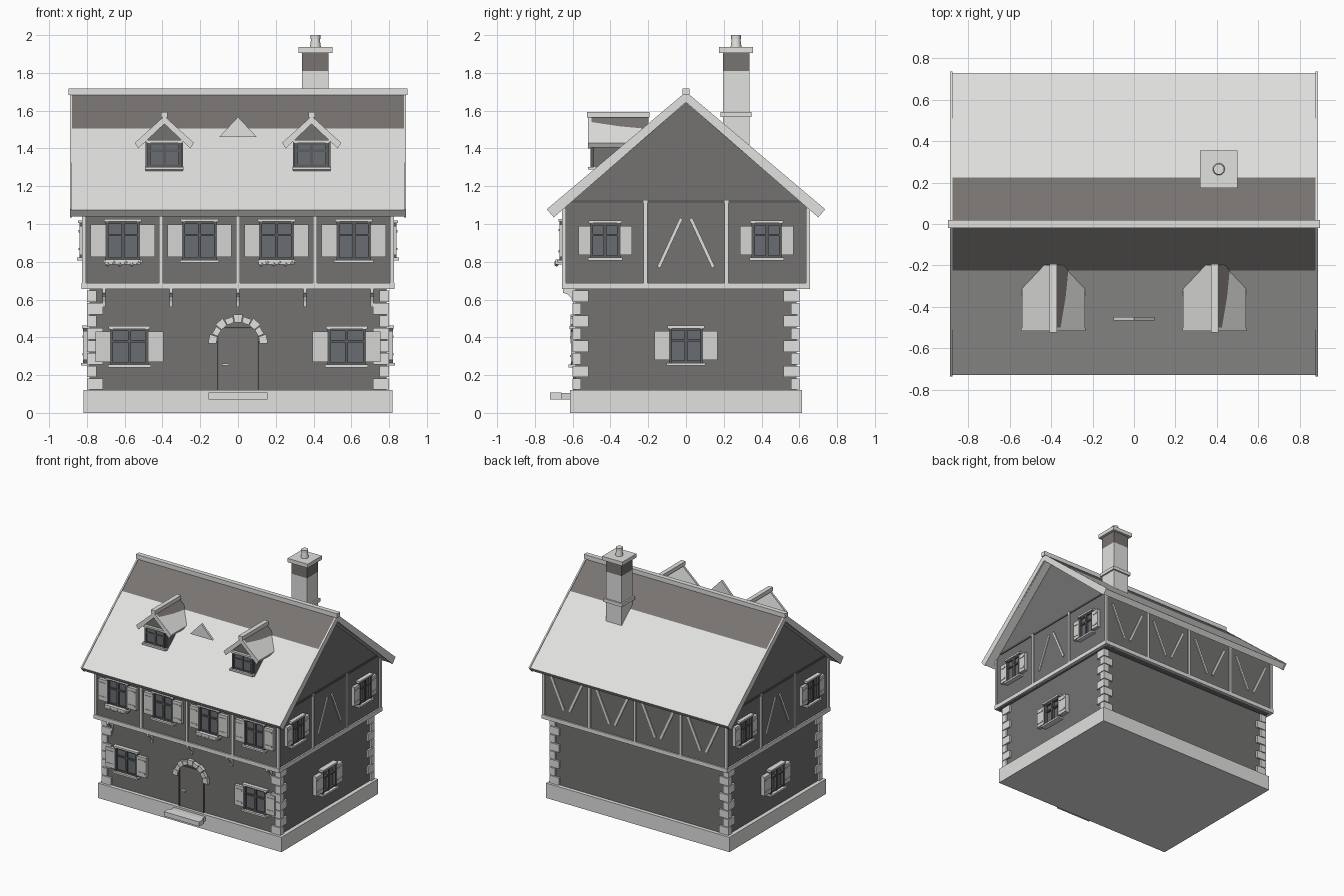
import bpy, bmesh, math
from math import radians, sin, cos, pi
from mathutils import Matrix, Vector

if "Cube" in bpy.data.objects:
    bpy.data.objects.remove(bpy.data.objects["Cube"])


def material(name, *rgb):
    m = bpy.data.materials.new(name)
    m.use_nodes = True
    col = (*rgb, 1)
    m.diffuse_color = col
    bsdf = m.node_tree.nodes["Principled BSDF"]
    bsdf.inputs["Base Color"].default_value = col
    bsdf.inputs["Roughness"].default_value = 0.9
    return m


PALE = material("pale_stone", .75, .75, .74)
SHUTTER = material("shutter_grey", .66, .66, .65)
WALL = material("wall_grey", .172, .17, .167)
ROOF_DARK = material("dark_roof_brown", .19, .175, .165)
DOOR = material("door_grey", .18, .177, .172)
FRAME = material("frame_dark_grey", .11, .11, .11)
GLASS = material("glass_blue_grey", .14, .155, .17)


class Part:
    """One object collected from simple solids."""

    def __init__(self, name, *mats):
        self.name, self.mats, self.bm = name, mats, bmesh.new()

    def box(self, lo, hi, M=Matrix()):
        lo, hi = Vector(lo), Vector(hi)
        T = Matrix.Translation((lo + hi) / 2) @ Matrix.Diagonal((*(hi - lo), 1))
        bmesh.ops.create_cube(self.bm, size=1, matrix=M @ T)
        return self

    def bar(self, a, b, width, depth, M=Matrix()):
        # slanted bar on a wall plane, given by two (x, z) points
        a, b = Vector((a[0], 0, a[1])), Vector((b[0], 0, b[1]))
        R = (b - a).to_track_quat('Z', 'Y').to_matrix().to_4x4()
        T = Matrix.Translation((a + b) / 2) @ R
        S = Matrix.Diagonal((width, depth * 2, (b - a).length, 1))
        bmesh.ops.create_cube(self.bm, size=1, matrix=M @ T @ S)

    def prism(self, pts, a, b, axis="x", M=Matrix()):
        # (u, z) outline pushed along x or y
        def put(u, z, t):
            return M @ Vector((t, u, z) if axis == "x" else (u, t, z))
        rings = [[self.bm.verts.new(put(u, z, t)) for u, z in pts] for t in (a, b)]
        n = len(pts)
        self.bm.faces.new(rings[0])
        self.bm.faces.new(rings[1][::-1])
        for i in range(n):
            j = (i + 1) % n
            self.bm.faces.new((rings[0][i], rings[0][j], rings[1][j], rings[1][i]))
        return self

    def done(self, rule=None, smooth=False):
        bmesh.ops.recalc_face_normals(self.bm, faces=self.bm.faces)
        if rule:
            for f in self.bm.faces:
                f.material_index = rule(f)
        me = bpy.data.meshes.new(self.name)
        self.bm.to_mesh(me)
        self.bm.free()
        for m in self.mats:
            me.materials.append(m)
        ob = bpy.data.objects.new(self.name, me)
        bpy.context.scene.collection.objects.link(ob)
        if smooth:
            for p in me.polygons:
                p.use_smooth = abs(p.normal.z) < .9


def mirrored(pts):
    return pts + [(-u, z) for u, z in reversed(pts) if u]


def on_wall(angle, dist):
    # local frame: x along the wall, -y outward
    return Matrix.Rotation(radians(angle), 4, 'Z') @ Matrix.Translation((0, -dist, 0))


# Plinth, steps, storeys
Part("plinth", PALE).box((-.818, -.615, 0), (.818, .615, .12)).done()
Part("door_step", PALE).box((-.157, -.72, .07), (.157, -.66, .107)).done()
Part("door_step_back", SHUTTER).box((-.14, -.66, .07), (.14, -.61, .105)).done()
Part("ground_floor_wall", WALL).box((-.785, -.585, .12), (.785, .585, .66)).done()
Part("upper_floor_wall", WALL).prism(
    mirrored([(.645, .655), (.645, 1.085), (0, 1.645)]), -.815, .815).done()

# Corner stones, alternating long and short
quoins = Part("corner_stones", PALE)
H = .53 / 8
for sx in (-1, 1):
    for sy in (-1, 1):
        for i in range(8):
            w, d = (.085, .045) if i % 2 == 0 else (.05, .085)
            xs, ys = sorted((sx * .8, sx * (.8 - w))), sorted((sy * .6, sy * (.6 - d)))
            quoins.box((xs[0], ys[0], .123 + i * H), (xs[1], ys[1], .117 + (i + 1) * H))
quoins.done()

# Timber frame
beams = Part("timber_frame", PALE)
FRONT, BACK = on_wall(0, .645), on_wall(180, .645)
SIDES = [on_wall(90, .815), on_wall(-90, .815)]
for M in (FRONT, BACK):
    beams.box((-.828, -.012, .655), (.828, .01, .688), M)
    for x in (-.815, -.408, 0, .408, .815):
        beams.box((x - .01, -.011, .68), (x + .01, .01, 1.085), M)
for M in SIDES:
    beams.box((-.656, -.012, .655), (.656, .01, .688), M)
    for x, top in ((-.645, 1.08), (-.215, 1.125), (.215, 1.125), (.645, 1.08)):
        beams.box((x - .01, -.011, .68), (x + .01, .01, top), M)
    for s in (-1, 1):
        beams.bar((s * .145, .77), (s * .025, 1.03), .016, .009, M)
for x in (-.61, -.204, .204, .61):
    for s in (-1, 1):
        beams.bar((x + s * .145, 1.03), (x + s * .025, .77), .016, .009, BACK)
beams.done()
tie = Part("gable_tie_beam", FRAME)
for M in SIDES:
    tie.box((-.6, -.006, 1.11), (.6, .01, 1.126), M)
tie.done()

# Curved brackets below the overhang
brackets = Part("overhang_brackets", PALE)
for x in (-.71, -.355, 0, .355, .71):
    arc = [(-.65 + .055 * sin(t * pi / 8), .56 + .075 * cos(t * pi / 8)) for t in range(5)]
    brackets.prism([(-.58, .655), (-.65, .655)] + arc + [(-.58, .56)], x - .008, x + .008)
brackets.done()

# Windows with shutters
frames, panes = Part("window_frames", FRAME), Part("window_panes", GLASS)
trims, shutters = Part("window_sills_and_heads", PALE), Part("shutters", SHUTTER)


def window(M, x, z0, z1, half, outer=0, depth=.025):
    L = M @ Matrix.Translation((x, 0, 0))
    panes.box((-half, -.006, z0), (half, .01, z1), L)
    for s in (-1, 1):
        a, b = sorted((s * half, s * (half - .016)))
        frames.box((a, -depth, z0), (b, .01, z1), L)
        if outer:
            a, b = sorted((s * half, s * outer))
            shutters.box((a, -depth, z0 + .015), (b, 0, z1 - .015), L)
            for z in (z0 + .04, z1 - .05):
                shutters.box((a + .01, -depth - .004, z), (b - .01, 0, z + .012), L)
    mid = z0 + (z1 - z0) * .62
    for z in (z0, mid, z1 - .012):
        frames.box((-half, -depth * .7, z), (half, .01, z + .012), L)
    frames.box((-.008, -depth * .8, z0), (.008, .01, z1), L)
    trims.box((-half - .012, -depth - .012, z0 - .014), (half + .012, .01, z0), L)
    trims.box((-half - .008, -depth - .006, z1), (half + .008, .01, z1 + .014), L)


UPPER_X = (-.61, -.204, .204, .613)
for x in UPPER_X:
    window(FRONT, x, .81, 1.012, .092, .17)
for x in (-.575, .575):
    window(on_wall(0, .585), x, .255, .445, .102, .18)
for angle in (90, -90):
    for x in (-.428, .428):
        window(on_wall(angle, .815), x, .822, 1.005, .08, .142)
    window(on_wall(angle, .785), 0, .265, .448, .09, .168, .035)

# Flower boxes
flowers = Part("flower_boxes", PALE)
for x in (UPPER_X[0], UPPER_X[2]):
    flowers.box((x - .095, -.692, .785), (x + .095, -.65, .812))
    for i in range(6):
        T = Matrix.Translation((x - .08 + i * .032, -.685, .787 + .008 * (i % 2)))
        bmesh.ops.create_icosphere(flowers.bm, subdivisions=1, radius=.013, matrix=T)
flowers.done()

# Door with stone arch
Part("door", DOOR).prism(mirrored([(.107, .12), (.107, .425), (.085, .447), (0, .452)]),
                         -.593, -.57, "y").done()
edge = Part("door_frame", FRAME)
for s in (-1, 1):
    edge.box((s * .108 - .004, -.597, .12), (s * .108 + .004, -.58, .43))
edge.box((-.09, -.597, .447), (.09, -.58, .454)).done()
Part("door_handle", PALE).box((-.085, -.612, .25), (-.048, -.59, .262)).done()
arch = Part("door_arch", PALE)
N = 9
for i in range(N):
    a, b = (pi * (i + .04) / N, pi * (i + .96) / N)
    r = .158 if i % 2 == 0 else .148
    arch.prism([(q * cos(t), .365 + q * sin(t)) for q, t in
                ((.115, a), (r, a), (r, b), (.115, b))], -.612, -.575, "y")
arch.done()

# Main roof, dark near the ridge
slab = mirrored([(.70, 1.04), (.73, 1.075), (.225, 1.505), (0, 1.695)])
slab = slab[:7] + [(-.70, 1.04), (0, 1.64)] if len(slab) > 7 else slab + [(0, 1.64)]
Part("main_roof", PALE, ROOF_DARK).prism(slab, -.88, .88).done(
    lambda f: int(f.normal.z > .3 and f.calc_center_median().z > 1.5))
barge = Part("barge_boards", PALE)
for x in (-.884, .884):
    barge.prism([(.70, 1.035), (.737, 1.078), (0, 1.70), (-.737, 1.078), (-.70, 1.035),
                 (0, 1.645)], x - .006, x + .006)
barge.done()
Part("ridge_cap", PALE).box((-.898, -.019, 1.682), (.898, .019, 1.717)).done()

# Dormers
body, droof = Part("dormer_walls", WALL), Part("dormer_roofs", PALE)
cap, patch = Part("dormer_ridge_caps", PALE), Part("dormer_dark_slopes", ROOF_DARK)
for x in (-.39, .39):
    T = Matrix.Translation((x, 0, 0))
    body.prism(mirrored([(.1, 1.27), (.1, 1.455), (0, 1.54)]), -.49, -.2, "y", T)
    droof.prism([(.138, 1.405), (.152, 1.43), (0, 1.567), (-.152, 1.43), (-.138, 1.405),
                 (0, 1.533)], -.505, -.197, "y", T)
    droof.prism([(.138, 1.4), (.156, 1.43), (0, 1.572), (-.156, 1.43), (-.138, 1.4),
                 (0, 1.53)], -.518, -.503, "y", T)
    cap.box((x - .018, -.525, 1.563), (x + .018, -.193, 1.594))
    quad = [(.0, -.5), (.035, -.5), (.06, -.35), (.075, -.2), (.0, -.2)]
    patch.bm.faces.new([patch.bm.verts.new((x + u, y, 1.571 - .9 * u)) for u, y in quad])
    window(Matrix.Translation((0, -.49, 0)), x, 1.303, 1.43, .09, 0, .016)
for p in (body, droof, cap, patch):
    p.done()
for p in (frames, panes, trims, shutters):
    p.done()
Part("small_roof_gable", PALE).prism([(-.1, 1.46), (.1, 1.46), (0, 1.567)],
                                     -.467, -.45, "y").done()

# Chimney
CH = Matrix.Translation((.41, .265, 0))
Part("chimney_stack", PALE).box((-.07, -.07, 1.38), (.07, .07, 1.81), CH).done()
Part("chimney_dark_band", ROOF_DARK).box((-.07, -.07, 1.81), (.07, .07, 1.907), CH).done()
Part("chimney_collar", PALE).box((-.082, -.082, 1.567), (.082, .082, 1.594), CH).done()
Part("chimney_cap", PALE).box((-.09, -.09, 1.905), (.09, .09, 1.936), CH).done()
pot = Part("chimney_pot", PALE)
for r1, r2, z0, z1 in ((.03, .022, 1.93, 1.985), (.026, .026, 1.98, 2.0)):
    bmesh.ops.create_cone(pot.bm, cap_ends=True, segments=16, radius1=r1, radius2=r2,
                          depth=z1 - z0, matrix=CH @ Matrix.Translation((0, 0, (z0 + z1) / 2)))
pot.done(smooth=True)
Part("chimney_pot_hole", FRAME).prism(
    [(.017 * cos(i * pi / 6), .017 * sin(i * pi / 6)) for i in range(12)], 0, .003, "x",
    CH @ Matrix.Translation((0, 0, 1.999)) @ Matrix.Rotation(radians(90), 4, 'Y')).done()
